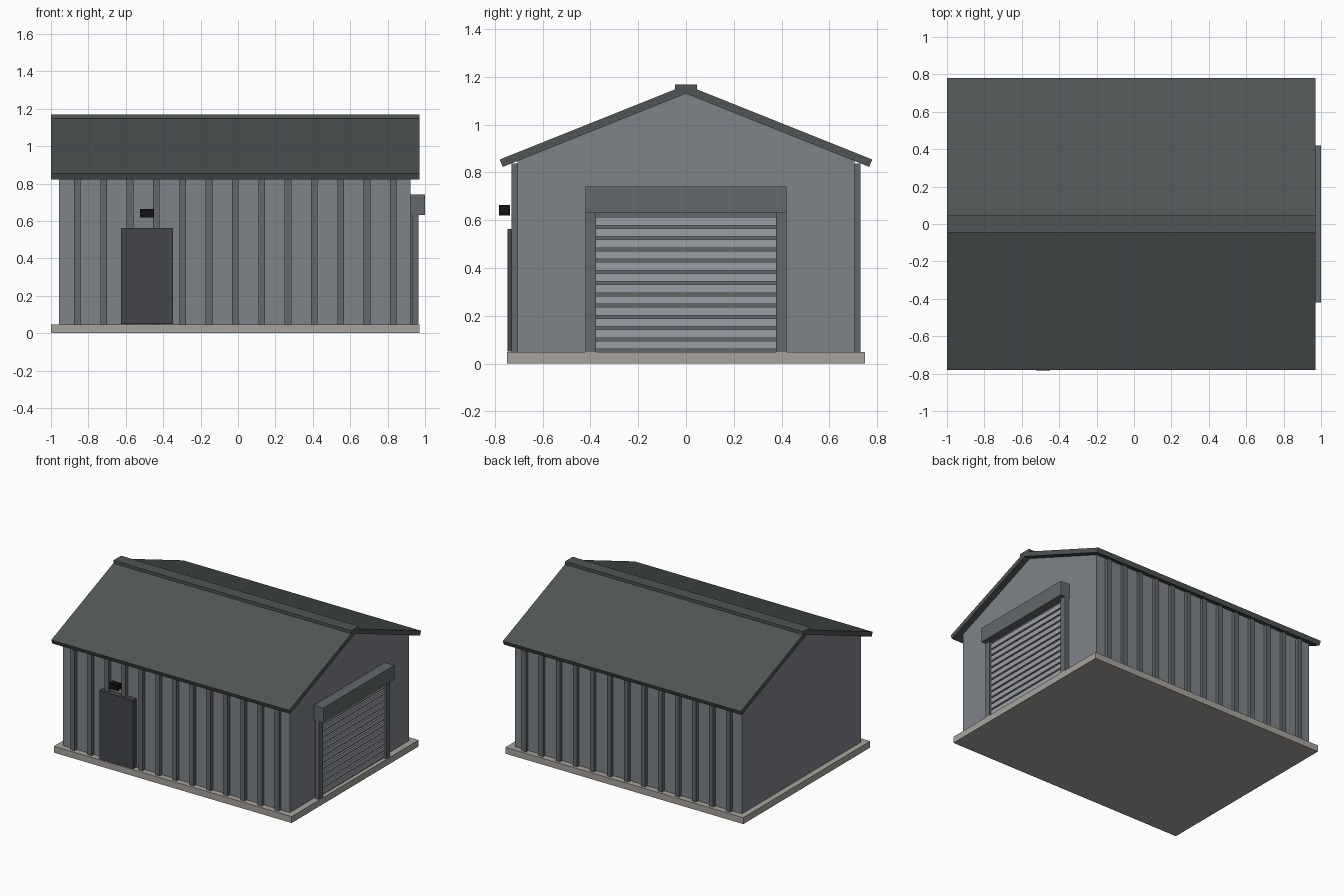
import bpy, bmesh

if "Cube" in bpy.data.objects:
    bpy.data.objects.remove(bpy.data.objects["Cube"])


def material(name, rgb):
    m = bpy.data.materials.new(name)
    m.diffuse_color = (*rgb, 1)
    m.use_nodes = True
    m.node_tree.nodes["Principled BSDF"].inputs["Base Color"].default_value = m.diffuse_color
    return m


WALL = material("wall_grey", (0.21, 0.23, 0.25))
TRIM = material("trim_grey", (0.125, 0.14, 0.15))
ROOF = material("roof_grey", (0.08, 0.09, 0.09))
CONCRETE = material("concrete", (0.39, 0.365, 0.34))
DOOR = material("door_dark", (0.055, 0.06, 0.07))
SLAT = material("slat_grey", (0.33, 0.35, 0.385))
BLACK = material("lamp_black", (0.006, 0.006, 0.006))


def finish(name, bm, mat):
    bmesh.ops.recalc_face_normals(bm, faces=bm.faces)
    mesh = bpy.data.meshes.new(name)
    bm.to_mesh(mesh)
    bm.free()
    mesh.materials.append(mat)
    obj = bpy.data.objects.new(name, mesh)
    bpy.context.collection.objects.link(obj)
    return obj


def extrude_x(name, profile, x0, x1, mat):
    """Extrude a (y, z) profile along x."""
    bm = bmesh.new()
    face = bm.faces.new([bm.verts.new((x0, y, z)) for y, z in profile])
    ext = bmesh.ops.extrude_face_region(bm, geom=[face])["geom"]
    verts = [g for g in ext if isinstance(g, bmesh.types.BMVert)]
    bmesh.ops.translate(bm, verts=verts, vec=(x1 - x0, 0, 0))
    # keep the starting cap so the solid is closed
    if not face.is_valid:
        bmesh.ops.holes_fill(bm, edges=bm.edges)
    return finish(name, bm, mat)


def box(name, x, y, z, mat):
    profile = [(y[0], z[0]), (y[1], z[0]), (y[1], z[1]), (y[0], z[1])]
    return extrude_x(name, profile, x[0], x[1], mat)


# Foundation and gabled body
box("floor_slab", (-1, 0.97), (-0.75, 0.75), (0, 0.048), CONCRETE)
extrude_x("walls", [(-0.705, 0.048), (0.705, 0.048), (0.705, 0.848),
                    (0, 1.13), (-0.705, 0.848)], -0.957, 0.923, WALL)

# Roof panels and wall ribs on both long sides
for side, s in (("front", -1), ("back", 1)):
    extrude_x(f"roof_{side}", [(0, 1.13), (s * 0.767, 0.823),
                               (s * 0.78, 0.854), (0, 1.166)], -1, 0.97, ROOF)
    for i in range(13):
        x = -0.859 + i * 0.1408
        box(f"wall_rib_{side}_{i}", (x - 0.018, x + 0.018),
            sorted((s * 0.70, s * 0.73)), (0.048, 0.838), TRIM)
box("ridge_cap", (-1, 0.97), (-0.046, 0.046), (1.132, 1.169), ROOF)

# Front door and lamp above it
box("side_door", (-0.625, -0.347), (-0.747, -0.70), (0.05, 0.563), DOOR)
box("door_lamp", (-0.523, -0.45), (-0.783, -0.737), (0.62, 0.663), BLACK)

# Roller shutter with rails and housing
box("shutter_panel", (0.915, 0.94), (-0.38, 0.38), (0.048, 0.64), TRIM)
for i in range(12):
    z = 0.06 + i * 0.0471
    box(f"shutter_slat_{i}", (0.93, 0.952), (-0.376, 0.376), (z, z + 0.035), SLAT)
for side, y in (("left", (-0.42, -0.376)), ("right", (0.376, 0.42))):
    box(f"shutter_rail_{side}", (0.93, 0.965), y, (0.048, 0.635), TRIM)
box("shutter_housing", (0.92, 1.0), (-0.42, 0.42), (0.633, 0.742), TRIM)
